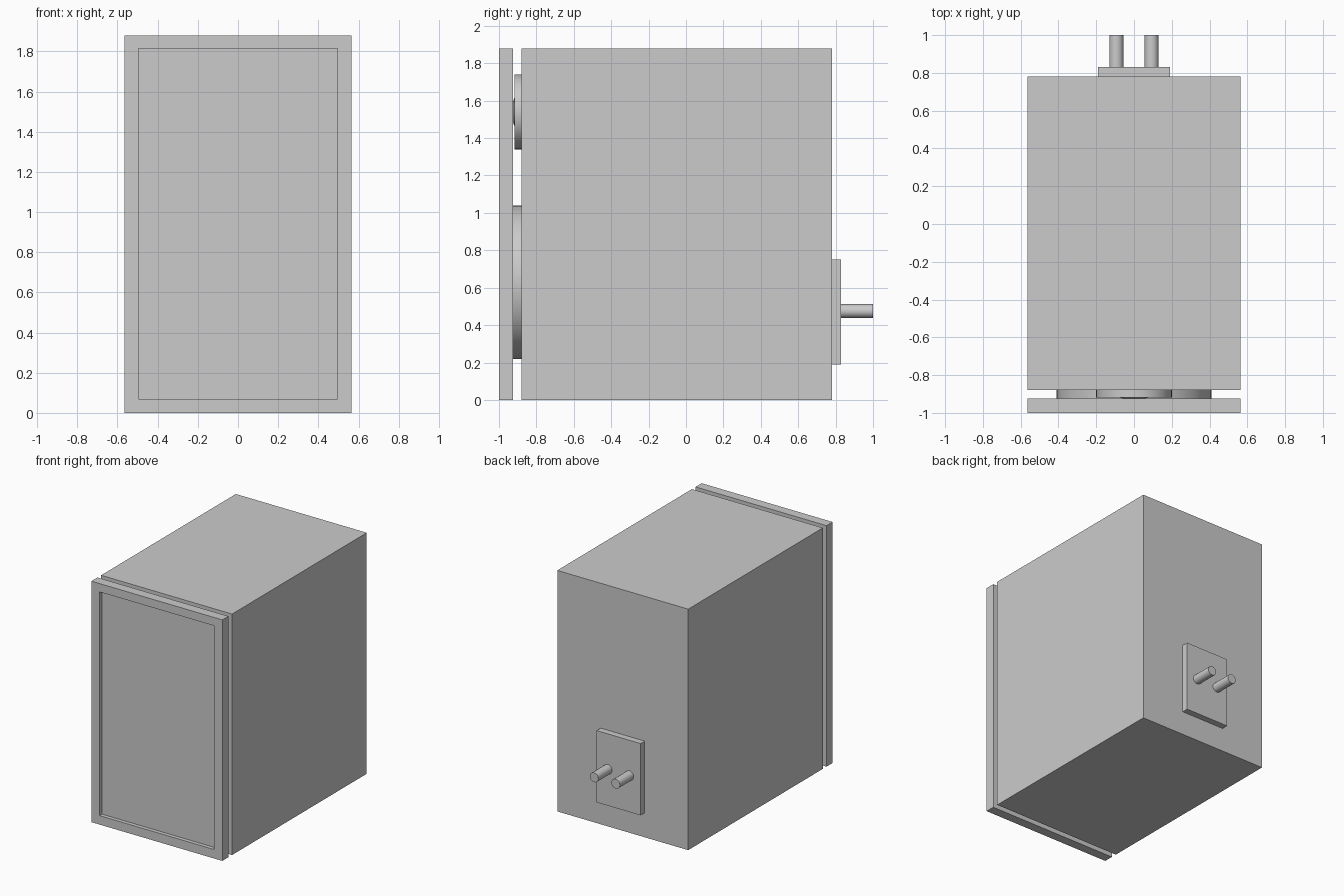
import bpy, bmesh, math
from mathutils import Matrix

if "Cube" in bpy.data.objects:
    bpy.data.objects.remove(bpy.data.objects["Cube"])


def finish(name, bm, smooth=False):
    bmesh.ops.recalc_face_normals(bm, faces=bm.faces)
    mesh = bpy.data.meshes.new(name)
    bm.to_mesh(mesh)
    bm.free()
    obj = bpy.data.objects.new(name, mesh)
    bpy.context.collection.objects.link(obj)
    if smooth:
        bpy.ops.object.select_all(action='DESELECT')
        obj.select_set(True)
        bpy.context.view_layer.objects.active = obj
        bpy.ops.object.shade_smooth_by_angle(angle=math.radians(35))
    return obj


def box(name, x, y, z):
    """Box from (min, max) ranges."""
    bm = bmesh.new()
    size = [r[1] - r[0] for r in (x, y, z)]
    mid = [(r[0] + r[1]) / 2 for r in (x, y, z)]
    bmesh.ops.create_cube(bm, size=1, matrix=Matrix.Translation(mid) @ Matrix.Diagonal((*size, 1)))
    return finish(name, bm)


def lathe(name, profile, x, z, steps):
    """Revolve (radius, y) points around an axis parallel to y."""
    bm = bmesh.new()
    verts = [bm.verts.new((x + r, y, z)) for r, y in profile]
    edges = [bm.edges.new(pair) for pair in zip(verts, verts[1:])]
    bmesh.ops.spin(bm, geom=verts + edges, cent=(x, 0, z), axis=(0, 1, 0),
                   angle=math.tau, steps=steps)
    bmesh.ops.remove_doubles(bm, verts=bm.verts, dist=1e-5)
    return finish(name, bm, smooth=True)


def frame(name, outer, inner, y0, y1):
    """Rectangular ring; outer and inner are (half width, z min, z max)."""
    bm = bmesh.new()
    loops = []
    for (w, lo, hi), y in ((outer, y0), (inner, y0), (inner, y1), (outer, y1)):
        loops.append([bm.verts.new(p) for p in
                      ((-w, y, lo), (w, y, lo), (w, y, hi), (-w, y, hi))])
    for a, b in zip(loops, loops[1:] + loops[:1]):
        for i in range(4):
            j = (i + 1) % 4
            bm.faces.new((a[i], a[j], b[j], b[i]))
    return finish(name, bm)


# Cabinet
box("cabinet", (-0.565, 0.565), (-0.88, 0.78), (0, 1.88))

# Front grille: frame with recessed cloth
frame("grille_frame", (0.565, 0, 1.88), (0.495, 0.07, 1.815), -1.0, -0.925)
box("grille_cloth", (-0.495, 0.495), (-0.97, -0.935), (0.07, 1.815))

# Woofer: rim, rolled surround, shallow cone and dust cap
lathe("woofer", [(0, -0.88), (0.41, -0.88), (0.41, -0.925), (0.36, -0.925),
                 (0.345, -0.91), (0.12, -0.888), (0.08, -0.9), (0, -0.907)], 0, 0.63, 48)

# Tweeter: faceplate and small dome
lathe("tweeter_plate", [(0, -0.88), (0.2, -0.88), (0.2, -0.918), (0, -0.918)], 0, 1.54, 48)
lathe("tweeter_dome", [(0, -0.91), (0.075, -0.91), (0.073, -0.919), (0.05, -0.926), (0, -0.93)],
      0, 1.54, 32)

# Rear terminal plate and binding posts
box("terminal_plate", (-0.19, 0.19), (0.78, 0.83), (0.19, 0.75))
for side, label in ((-1, "left"), (1, "right")):
    lathe("binding_post_" + label, [(0, 0.83), (0.037, 0.83), (0.037, 1.0), (0, 1.0)],
          side * 0.093, 0.475, 16)
